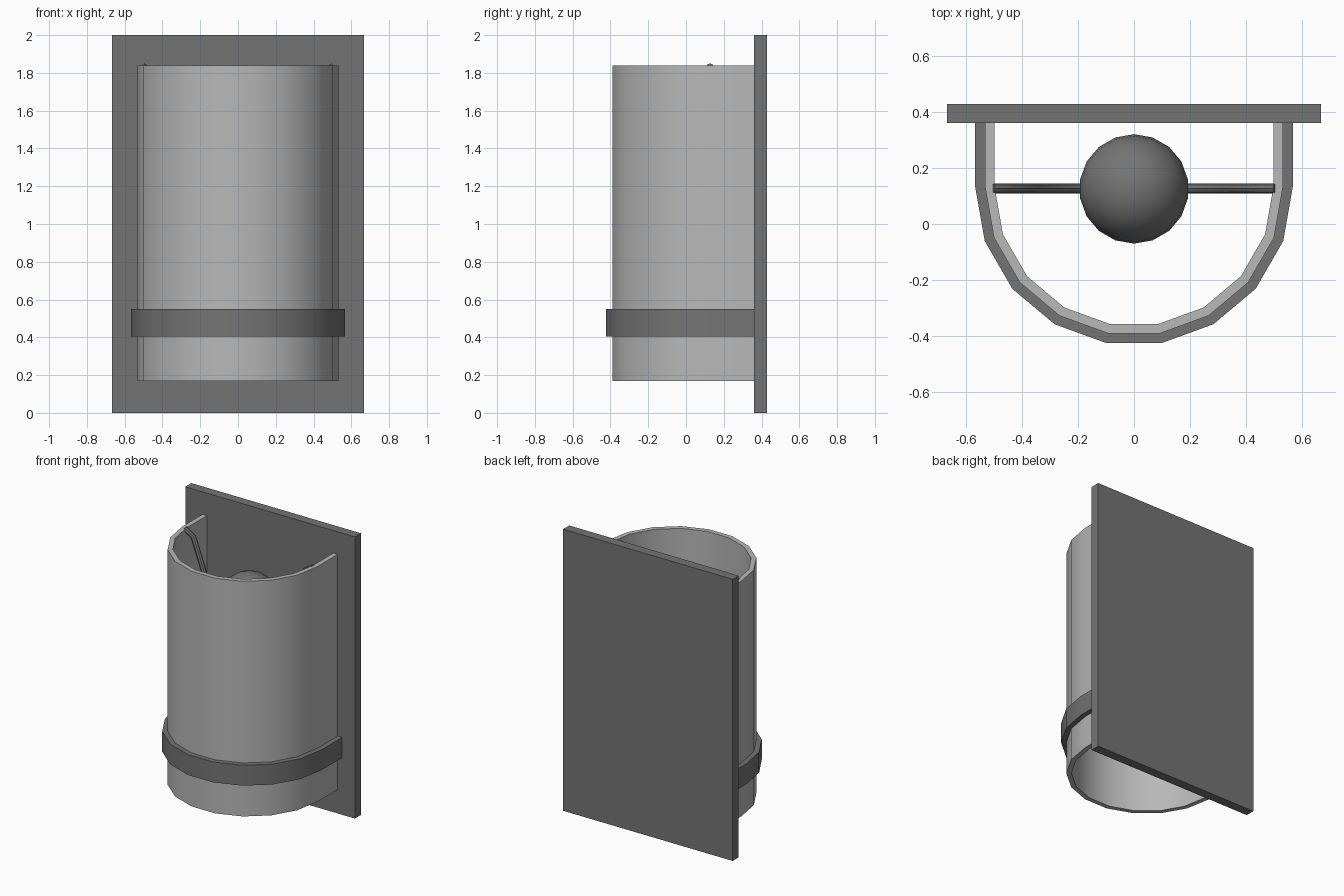
import bpy, bmesh, math

if "Cube" in bpy.data.objects:
    bpy.data.objects.remove(bpy.data.objects["Cube"])

CY = 0.133      # centre of the half round
BACK = 0.36     # front face of the back plate


def material(name, v):
    m = bpy.data.materials.new(name)
    m.diffuse_color = (v, v, v, 1)
    m.use_nodes = True
    m.node_tree.nodes["Principled BSDF"].inputs["Base Color"].default_value = m.diffuse_color
    return m


dark = material("dark grey metal", 0.175)
light = material("light grey shade", 0.48)


def add_object(name, bm, mat, smooth=False):
    bmesh.ops.recalc_face_normals(bm, faces=bm.faces)
    me = bpy.data.meshes.new(name)
    bm.to_mesh(me)
    bm.free()
    me.materials.append(mat)
    ob = bpy.data.objects.new(name, me)
    bpy.context.collection.objects.link(ob)
    if smooth:
        bpy.ops.object.select_all(action='DESELECT')
        ob.select_set(True)
        bpy.context.view_layer.objects.active = ob
        bpy.ops.object.shade_smooth_by_angle(angle=math.radians(35))
    return ob


def u_outline(r):
    """Straight sides from the plate, joined by a nine-sided half round."""
    arc = [(r * math.cos(math.radians(20 * i)), CY - r * math.sin(math.radians(20 * i)))
           for i in range(10)]
    return [(r, BACK)] + arc + [(-r, BACK)]


def u_wall(name, r_in, r_out, z0, z1, mat):
    bm = bmesh.new()
    rings = []
    for (xi, yi), (xo, yo) in zip(u_outline(r_in), u_outline(r_out)):
        rings.append([bm.verts.new(p) for p in
                      ((xi, yi, z0), (xo, yo, z0), (xo, yo, z1), (xi, yi, z1))])
    for a, b in zip(rings, rings[1:]):
        for k in range(4):
            n = (k + 1) % 4
            bm.faces.new((a[k], a[n], b[n], b[k]))
    bm.faces.new(rings[0])
    bm.faces.new(rings[-1])
    return add_object(name, bm, mat, True)


# back plate
bm = bmesh.new()
bmesh.ops.create_cube(bm, size=1)
bmesh.ops.scale(bm, vec=(1.333, 0.068, 2), verts=bm.verts)
bmesh.ops.translate(bm, vec=(0, BACK + 0.034, 1), verts=bm.verts)
add_object("back_plate", bm, dark)

# shade and the band round it
u_wall("shade", 0.497, 0.531, 0.17, 1.84, light)
u_wall("band", 0.531, 0.566, 0.405, 0.55, dark)

# bulb
bm = bmesh.new()
bmesh.ops.create_uvsphere(bm, u_segments=18, v_segments=12, radius=0.195)
bmesh.ops.translate(bm, vec=(0, 0.125, 1.46), verts=bm.verts)
add_object("bulb", bm, dark, True)

# wire holder hanging from the rim and passing under the bulb
half = [(0.505, 1.835), (0.44, 1.795), (0.35, 1.55), (0.22, 1.33), (0.08, 1.26)]
path = [(-x, z) for x, z in half] + half[::-1]
bm = bmesh.new()
rings = []
for i, (x, z) in enumerate(path):
    a, b = path[max(i - 1, 0)], path[min(i + 1, len(path) - 1)]
    d = math.hypot(b[0] - a[0], b[1] - a[1])
    nx, nz = -(b[1] - a[1]) / d, (b[0] - a[0]) / d
    ring = []
    for k in range(8):
        t = math.tau * k / 8
        s = 0.018 * math.cos(t)
        ring.append(bm.verts.new((x + nx * s, 0.127 + 0.018 * math.sin(t), z + nz * s)))
    rings.append(ring)
for a, b in zip(rings, rings[1:]):
    for k in range(8):
        n = (k + 1) % 8
        bm.faces.new((a[k], a[n], b[n], b[k]))
bm.faces.new(rings[0])
bm.faces.new(rings[-1])
add_object("bulb_wire", bm, dark, True)
